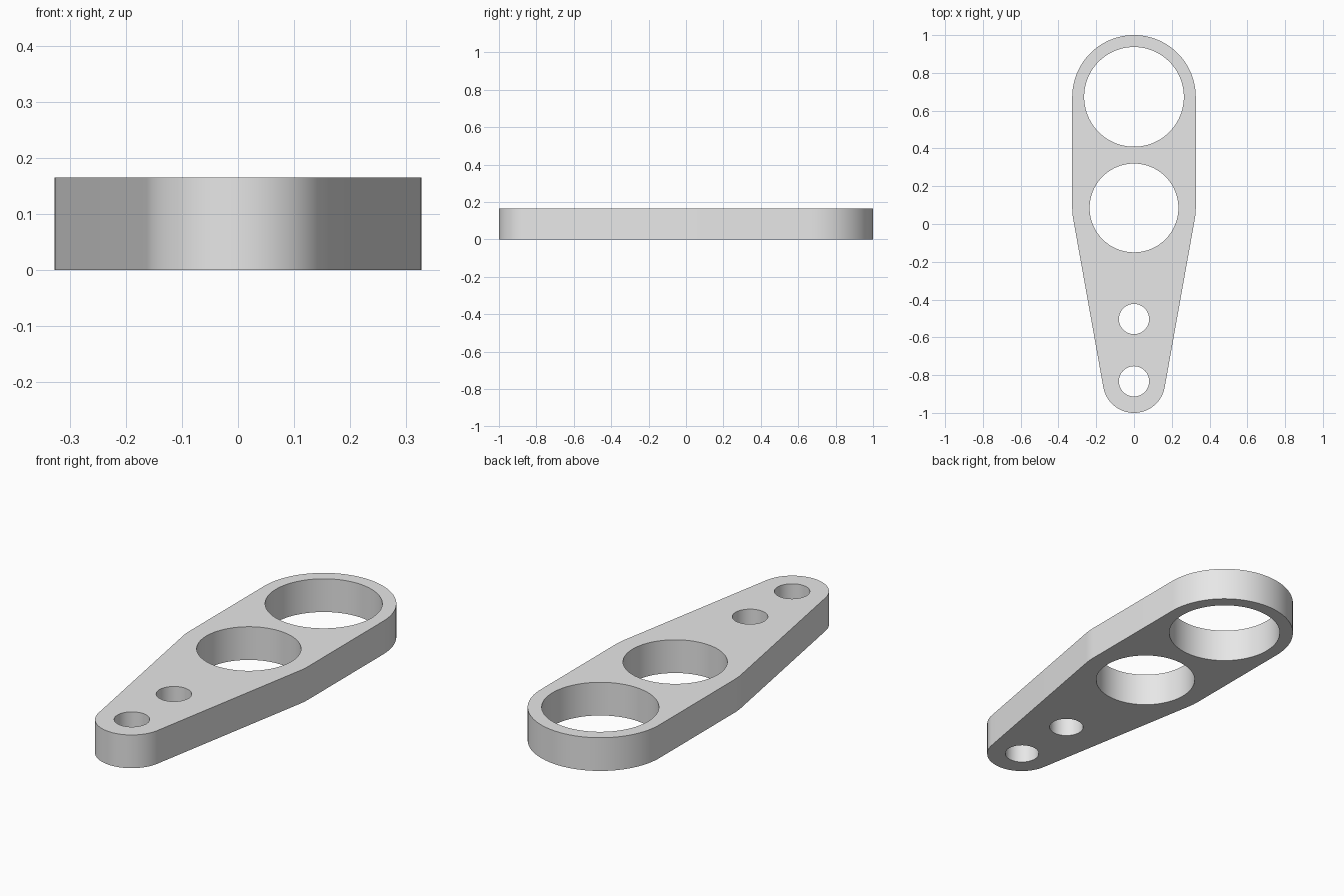
import bpy, bmesh
from math import sin, cos, asin, pi, radians

cube = bpy.data.objects.get("Cube")
if cube:
    bpy.data.objects.remove(cube, do_unlink=True)

THICK = 0.165
WIDE, NARROW = 0.327, 0.165                  # outer end radii
BACK_Y, MID_Y, FRONT_Y = 0.673, 0.085, -0.835
HOLES = [(BACK_Y, 0.264), (MID_Y, 0.235), (-0.503, 0.08), (-0.833, 0.08)]


def arc(y, r, start, end, steps):
    """Points on an arc centred on the y axis."""
    angles = [start + (end - start) * i / steps for i in range(steps + 1)]
    return [(r * cos(a), y + r * sin(a), 0) for a in angles]


def add_loop(bm, points):
    verts = [bm.verts.new(p) for p in points]
    return [bm.edges.new((a, b)) for a, b in zip(verts, verts[1:] + verts[:1])]


# Outline: round back end, straight sides, tangent taper to the small front end
taper = asin((WIDE - NARROW) / (MID_Y - FRONT_Y))
outline = (arc(BACK_Y, WIDE, 0, pi, 64)
           + arc(MID_Y, WIDE, pi, pi + taper, 5)
           + arc(FRONT_Y, NARROW, pi + taper, 2 * pi - taper, 48)
           + arc(MID_Y, WIDE, -taper, 0, 5))

bm = bmesh.new()
edges = add_loop(bm, outline)
for y, r in HOLES:
    edges += add_loop(bm, arc(y, r, 0, 2 * pi, 80)[:-1])

# Fill around the holes, then extrude to full thickness
bmesh.ops.triangle_fill(bm, edges=edges, use_beauty=True, normal=(0, 0, 1))
top = bmesh.ops.extrude_face_region(bm, geom=bm.faces[:], use_keep_orig=True)
top_verts = [g for g in top["geom"] if isinstance(g, bmesh.types.BMVert)]
bmesh.ops.translate(bm, verts=top_verts, vec=(0, 0, THICK))
bmesh.ops.recalc_face_normals(bm, faces=bm.faces[:])

mesh = bpy.data.meshes.new("link_plate")
bm.to_mesh(mesh)
bm.free()
plate = bpy.data.objects.new("link_plate", mesh)
bpy.context.collection.objects.link(plate)

# Plain grey finish
grey = bpy.data.materials.new("light_grey")
grey.use_nodes = True
colour = (0.8, 0.8, 0.8, 1)
grey.diffuse_color = colour
grey.node_tree.nodes["Principled BSDF"].inputs["Base Color"].default_value = colour
mesh.materials.append(grey)

# Smooth curved walls with crisp rims
bpy.ops.object.select_all(action="DESELECT")
plate.select_set(True)
bpy.context.view_layer.objects.active = plate
bpy.ops.object.shade_smooth_by_angle(angle=radians(30))
